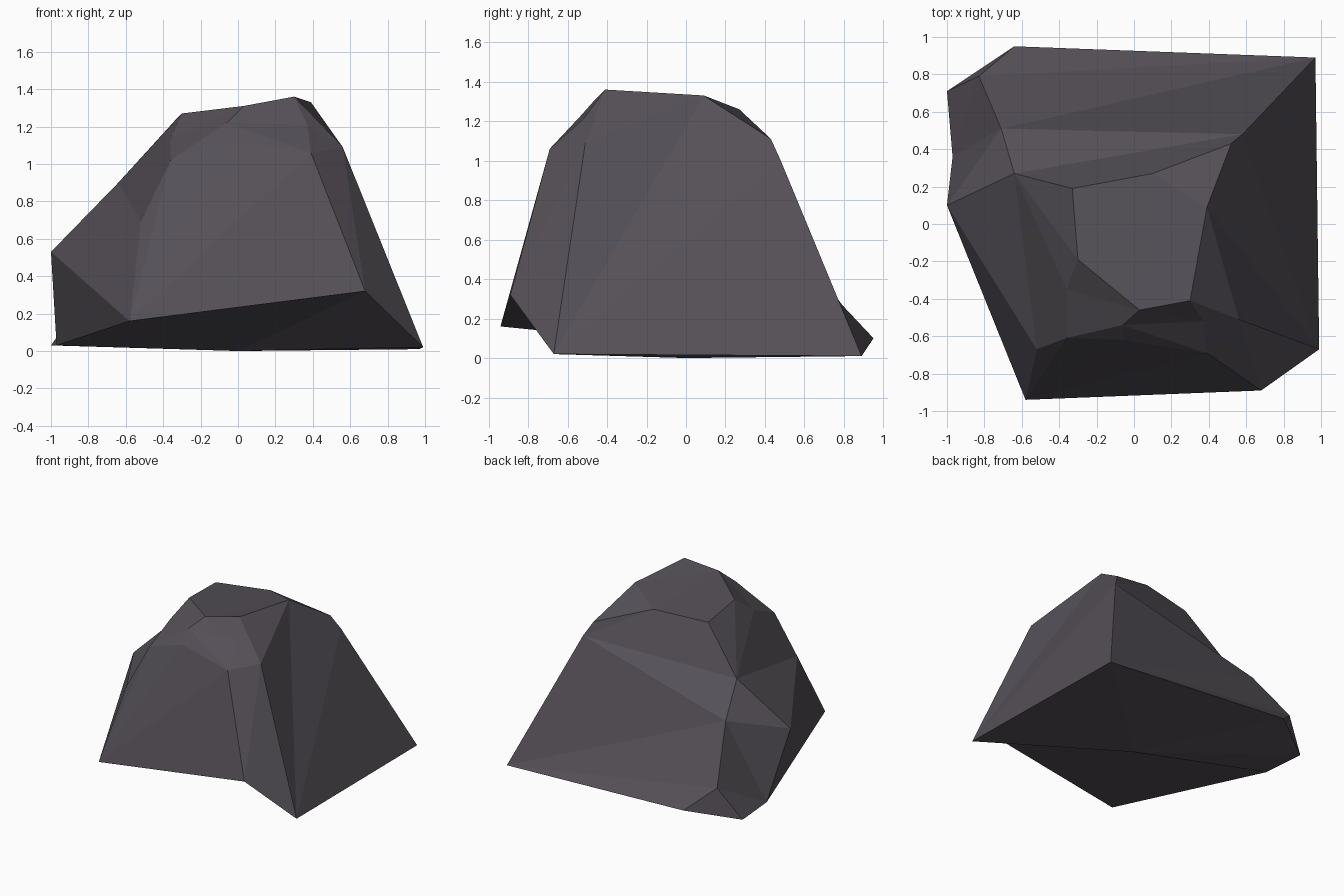
import bpy, bmesh
from mathutils import Vector
from mathutils.geometry import delaunay_2d_cdt

if "Cube" in bpy.data.objects:
    bpy.data.objects.remove(bpy.data.objects["Cube"])

# Corner points of the boulder, grouped by area
P = {
    # outer rim
    'A': (-1.0, .71, .03), 'B': (-.64, .95, .10), 'C': (.97, .89, .01), 'D': (.99, -.67, .02),
    'E': (.68, -.89, .32), 'F': (-.58, -.94, .16), 'G': (-1.0, .10, .53), 'H': (-.97, .36, .03),
    # back and left shoulder
    'I': (-.83, .79, .27), 'K': (-.71, .51, .67), 'L': (-.64, .27, .90), 'R': (.58, .48, 1.0),
    # crown
    'M': (-.33, .19, 1.24), 'N': (.10, .27, 1.26), 'Q': (.52, .43, 1.11), 'P': (.39, .09, 1.33),
    'S': (.30, -.41, 1.36), 'T': (-.30, -.19, 1.27), 'U': (.03, -.46, 1.31),
    # front ledge
    'V': (-.06, -.54, 1.22), 'W': (-.06, -.62, 1.12), 'X': (-.36, -.61, 1.02),
    'Y': (-.52, -.67, .69), 'Z': (-.36, -.35, 1.14),
    'a': (.39, -.69, 1.06), 'b': (.56, -.51, 1.09), 'c': (.37, -.52, 1.21),
}
RIM = "AHGFEDCBA"
# Ridge lines that must appear as creases on the upper surface
RIDGES = ["AIB", "IKLG", "GK", "KCR", "KRL", "HI", "LMNQR", "NPQ", "PSUTM", "LTZL", "ZXYF",
          "LYG", "XWVU", "ZV", "Va", "Vc", "ScbS", "Pb", "WabD", "aE", "aF", "bE", "ca", "IC"]
# Underside, hung from one resting point
UNDER = ["GHF", "HEF", "HOE", "ODE", "OCD", "OBC", "OAB", "OHA"]

names = list(P)
strokes = [RIM] + RIDGES
edges = [(names.index(s), names.index(t)) for line in strokes for s, t in zip(line, line[1:])]
flat = [Vector(P[n][:2]) for n in names]
pts, _, tris, origin, _, _ = delaunay_2d_cdt(flat, edges, [], 1, 1e-5)

bm = bmesh.new()
verts = {n: bm.verts.new(P[n]) for n in names}
verts['O'] = bm.verts.new((0, 0, 0))

# Upper surface: triangulated ridge plan lifted to the point heights
lookup = []
for p, src in zip(pts, origin):
    if src:
        lookup.append(verts[names[src[0]]])
    else:
        near = sorted(names, key=lambda n: (Vector(P[n][:2]) - p).length)[:2]
        lookup.append(bm.verts.new((p.x, p.y, sum(P[n][2] for n in near) / 2)))
for t in tris:
    bm.faces.new([lookup[i] for i in t])
# Underside
for t in UNDER:
    bm.faces.new([verts[n] for n in t])
bmesh.ops.recalc_face_normals(bm, faces=bm.faces)

mesh = bpy.data.meshes.new("boulder")
bm.to_mesh(mesh)
bm.free()
boulder = bpy.data.objects.new("boulder", mesh)
bpy.context.collection.objects.link(boulder)

stone = bpy.data.materials.new("dark grey stone")
stone.diffuse_color = (.090, .080, .096, 1)
stone.use_nodes = True
stone.node_tree.nodes["Principled BSDF"].inputs["Base Color"].default_value = stone.diffuse_color
mesh.materials.append(stone)
